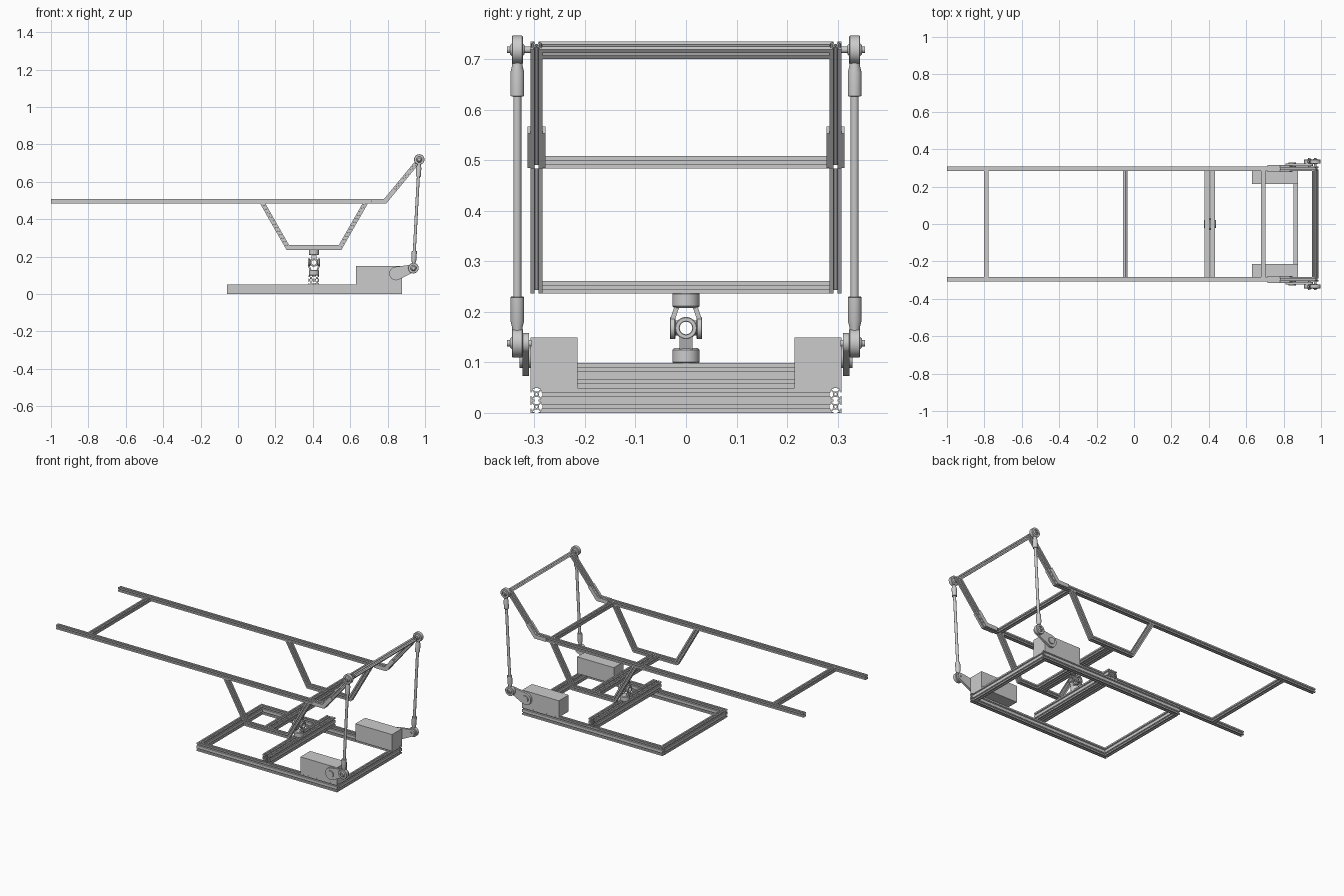
import bpy, bmesh, math
from mathutils import Vector as V, Matrix

if "Cube" in bpy.data.objects:
    bpy.data.objects.remove(bpy.data.objects["Cube"])

H = 0.0123          # half width of one slotted bar cell
SIDE = 0.296        # y of the side rails
X, Y, Z = V((1, 0, 0)), V((0, 1, 0)), V((0, 0, 1))


def finish(bm, name, angle=30):
    bmesh.ops.recalc_face_normals(bm, faces=bm.faces)
    me = bpy.data.meshes.new(name)
    bm.to_mesh(me)
    bm.free()
    ob = bpy.data.objects.new(name, me)
    bpy.context.collection.objects.link(ob)
    bpy.ops.object.select_all(action='DESELECT')
    ob.select_set(True)
    bpy.context.view_layer.objects.active = ob
    bpy.ops.object.shade_smooth_by_angle(angle=math.radians(angle))
    return ob


def slot_section():
    """Quarter of a T-slot section, turned four times, plus a centre hole."""
    s, t, w, f, c = 0.0036, 0.0022, 0.0078, 0.0033, 0.0052
    half = [(c, f), (H - t, w), (H - t, s), (H, s)]
    quarter = [(c, 0)] + half + [(H, H)] + [(b, a) for a, b in reversed(half)]
    outer = []
    for k in range(4):
        for a, b in quarter:
            for _ in range(k):
                a, b = -b, a
            outer.append((a, b))
    hole = [(0.0026 * math.cos(i * math.pi / 6), 0.0026 * math.sin(i * math.pi / 6)) for i in range(12)]
    return outer, hole


OUTER, HOLE = slot_section()


def bar(name, path, side=Y, n0=None, n1=None, offsets=((0, 0),)):
    """Slotted bar swept along a path with mitred corners."""
    path = [V(p) for p in path]
    dirs = [(b - a).normalized() for a, b in zip(path, path[1:])]
    bm = bmesh.new()
    for ox, oy in offsets:
        rows = {0: [], 1: []}
        for i, p in enumerate(path):
            d = dirs[min(i, len(dirs) - 1)]
            if i == 0:
                n = V(n0) if n0 else d
            elif i == len(path) - 1:
                n = V(n1) if n1 else d
            else:
                n = (dirs[i - 1] + d).normalized()
            up = d.cross(side)
            for key, loop in enumerate((OUTER, HOLE)):
                row = []
                for a, b in loop:
                    o = side * (a + ox) + up * (b + oy)
                    row.append(bm.verts.new(p + o - d * (o.dot(n) / d.dot(n))))
                rows[key].append(row)
        for key in rows:
            for r0, r1 in zip(rows[key], rows[key][1:]):
                for j in range(len(r0)):
                    k = (j + 1) % len(r0)
                    bm.faces.new((r0[j], r0[k], r1[k], r1[j]))
        q = len(OUTER) // 4
        for e in (0, -1):
            o, h = rows[0][e], rows[1][e]
            for k in range(4):
                ring = [o[(k * q + j) % len(o)] for j in range(q + 1)]
                ring += [h[(k * 3 + j) % 12] for j in (3, 2, 1, 0)]
                bm.faces.new(ring)
    return finish(bm, name, 20)


def lathe(name, pts, origin, axis, closed=False, n=32):
    """Revolve (radius, along) points about an axis; closed gives a ring."""
    rot = V(axis).to_track_quat('Z', 'Y')
    bm = bmesh.new()
    rows = []
    for r, h in pts:
        rows.append([bm.verts.new(V(origin) + rot @ V((r * math.cos(2 * math.pi * i / n),
                    r * math.sin(2 * math.pi * i / n), h))) for i in range(n)])
    pairs = list(zip(rows, rows[1:])) + ([(rows[-1], rows[0])] if closed else [])
    for r0, r1 in pairs:
        for i in range(n):
            k = (i + 1) % n
            bm.faces.new((r0[i], r0[k], r1[k], r1[i]))
    if not closed:
        bm.faces.new(rows[0])
        bm.faces.new(rows[-1])
    return finish(bm, name)


def ring(name, ri, ro, half, origin, axis):
    c = 0.0015
    return lathe(name, [(ri, -half), (ro - c, -half), (ro, c - half), (ro, half - c), (ro - c, half), (ri, half)],
                 origin, axis, True)


def prism(name, outline, y0, y1):
    """Extrude an xz outline along y."""
    bm = bmesh.new()
    f = bm.faces.new([bm.verts.new((x, y0, z)) for x, z in outline])
    new = bmesh.ops.extrude_face_region(bm, geom=[f])['geom']
    bmesh.ops.translate(bm, vec=(0, y1 - y0, 0), verts=[v for v in new if isinstance(v, bmesh.types.BMVert)])
    return finish(bm, name)


def box(name, lo, hi):
    return prism(name, [(lo[0], lo[2]), (hi[0], lo[2]), (hi[0], hi[2]), (lo[0], hi[2])], lo[1], hi[1])


def capsule(p, rp, q, rq, n=16):
    """Outline around two circles joined by tangents."""
    dx, dz = q[0] - p[0], q[1] - p[1]
    a = math.atan2(dz, dx)
    t = math.acos((rp - rq) / math.hypot(dx, dz))
    arc = lambda c, r, s, e: [(c[0] + r * math.cos(s + (e - s) * i / n), c[1] + r * math.sin(s + (e - s) * i / n))
                              for i in range(n + 1)]
    return arc(q, rq, a - t, a + t) + arc(p, rp, a + t, a + 2 * math.pi - t)


DOUBLE_X = ((0, -H), (0, H))
IN = SIDE - H
CX = 0.406
UP0, UP1 = V((0.787, 0, 0.496)), V((0.97, 0, 0.718))
SLOPE = (UP1 - UP0).normalized()
CRANK, PIN, TOP = (0.845, 0.109), (0.938, 0.138), (0.969, 0.719)

for s, tag in ((-1, "front"), (1, "back")):
    y = s * SIDE
    off = V((0, y, 0))
    # base and upper frame side members
    bar(f"base_side_rail_{tag}", [(-0.06, y, 2 * H), (0.877, y, 2 * H)], offsets=DOUBLE_X)
    bar(f"upper_side_rail_{tag}", [(-1, y, 0.496), UP0 + off, UP1 + SLOPE * H + off])
    zt = 0.496 - H
    bar(f"cradle_{tag}", [(CX - 0.274, y, zt), (CX - 0.14, y, 0.2485), (CX + 0.14, y, 0.2485), (CX + 0.274, y, zt)],
        n0=Z, n1=Z)
    # elbow plates on both faces of the rail
    w, c = 0.0115, math.tan(math.atan2(SLOPE.z, SLOPE.x) / 2) * 0.0115
    nrm = V((-SLOPE.z, 0, SLOPE.x))
    end = UP0 + SLOPE * 0.083
    a, b = end + nrm * w, end - nrm * w
    outline = [(0.715, 0.496 - w), (UP0.x + c, 0.496 - w), (b.x, b.z), (a.x, a.z), (UP0.x - c, 0.496 + w), (0.715, 0.496 + w)]
    for q, side in ((SIDE + H, "outer"), (IN - 0.006, "inner")):
        prism(f"elbow_plate_{side}_{tag}", outline, s * q, s * (q + 0.006))
    # motor housing, shaft hub and crank
    box(f"motor_box_{tag}", (0.632, s * 0.215, 4 * H), (0.877, s * 0.308, 0.149))
    lathe(f"motor_hub_{tag}", [(0.02, 0), (0.02, 0.022)], (CRANK[0], s * 0.308, CRANK[1]), Y * s)
    prism(f"crank_{tag}", capsule(CRANK, 0.036, PIN, 0.02), s * 0.311, s * 0.324)
    # push rod with an eye at each end
    yr = s * 0.334
    lo, hi = V((PIN[0], yr, PIN[1])), V((TOP[0], yr, TOP[1]))
    d = (hi - lo).normalized()
    for p, ax, lv in ((lo, d, "lower"), (hi, -d, "upper")):
        ring(f"rod_eye_{lv}_{tag}", 0.016, 0.028, 0.011, p, Y)
        lathe(f"rod_ball_{lv}_{tag}", [(0.009, -0.014), (0.014, -0.009), (0.0165, 0), (0.014, 0.009), (0.009, 0.014)], p, Y)
        lathe(f"rod_bolt_{lv}_{tag}", [(0.0065, 0), (0.0065, 0.048)], (p.x, s * 0.306, p.z), Y * s, n=20)
        lathe(f"rod_socket_{lv}_{tag}", [(0.010, 0.024), (0.0105, 0.032), (0.0137, 0.045), (0.0137, 0.091), (0.0125, 0.092)], p, ax)
    lathe(f"push_rod_{tag}", [(0.008, 0.08), (0.008, (hi - lo).length - 0.08)], lo, d)

# cross members
for x, tag in ((-0.06 + H, "left"), (0.877 - H, "right")):
    bar(f"base_end_rail_{tag}", [(x, -IN, 2 * H), (x, IN, 2 * H)], side=X, offsets=((0, -H), (0, H)))
for x, tag in ((CX - 0.0155, "left"), (CX + 0.0155, "right")):
    bar(f"base_cross_beam_{tag}", [(x, -SIDE - H, 6 * H), (x, SIDE + H, 6 * H)], side=X, offsets=((0, -H), (0, H)))
    bar(f"cradle_cross_bar_{tag}", [(x, -IN, 0.2485), (x, IN, 0.2485)], side=X)
for x, tag in ((-0.79, "left"), (0.69, "right")):
    bar(f"upper_cross_bar_{tag}", [(x, -IN, 0.496), (x, IN, 0.496)], side=X)
bar("top_cross_bar", [UP1 - Y * IN, UP1 + Y * IN], side=SLOPE)

# universal joint: two forked yokes and hollow pins
JZ = 0.168
for k, ax, tag in ((-1, X, "lower"), (1, Y, "upper")):
    base = V((CX, 0, JZ + k * 0.0693))
    lathe(f"joint_flange_{tag}", [(0.025, 0), (0.027, 0.002), (0.027, 0.026), (0.023, 0.030)], base, -Z * k)
    for m in (-1, 1):
        c = V((CX, 0, JZ)) + ax * (m * 0.0265)
        ring(f"joint_lug_{tag}_{m}", 0.0135, 0.022, 0.0055, c, ax)
        ring(f"joint_pin_{tag}_{m}", 0.0125, 0.0150, 0.006, c - ax * (m * 0.008), ax)
        # tapered fork arm from flange to lug
        bm = bmesh.new()
        side = ax.cross(Z)
        vs = []
        for z, o, hw in ((0.042, 0.018, 0.013), (0.0175, 0.0265, 0.0125)):
            for i, j in ((-1, -1), (1, -1), (1, 1), (-1, 1)):
                vs.append(bm.verts.new(V((CX, 0, JZ + k * z)) + ax * (m * o + i * 0.005) + side * (j * hw)))
        bmesh.ops.convex_hull(bm, input=vs)
        finish(bm, f"joint_arm_{tag}_{m}")
